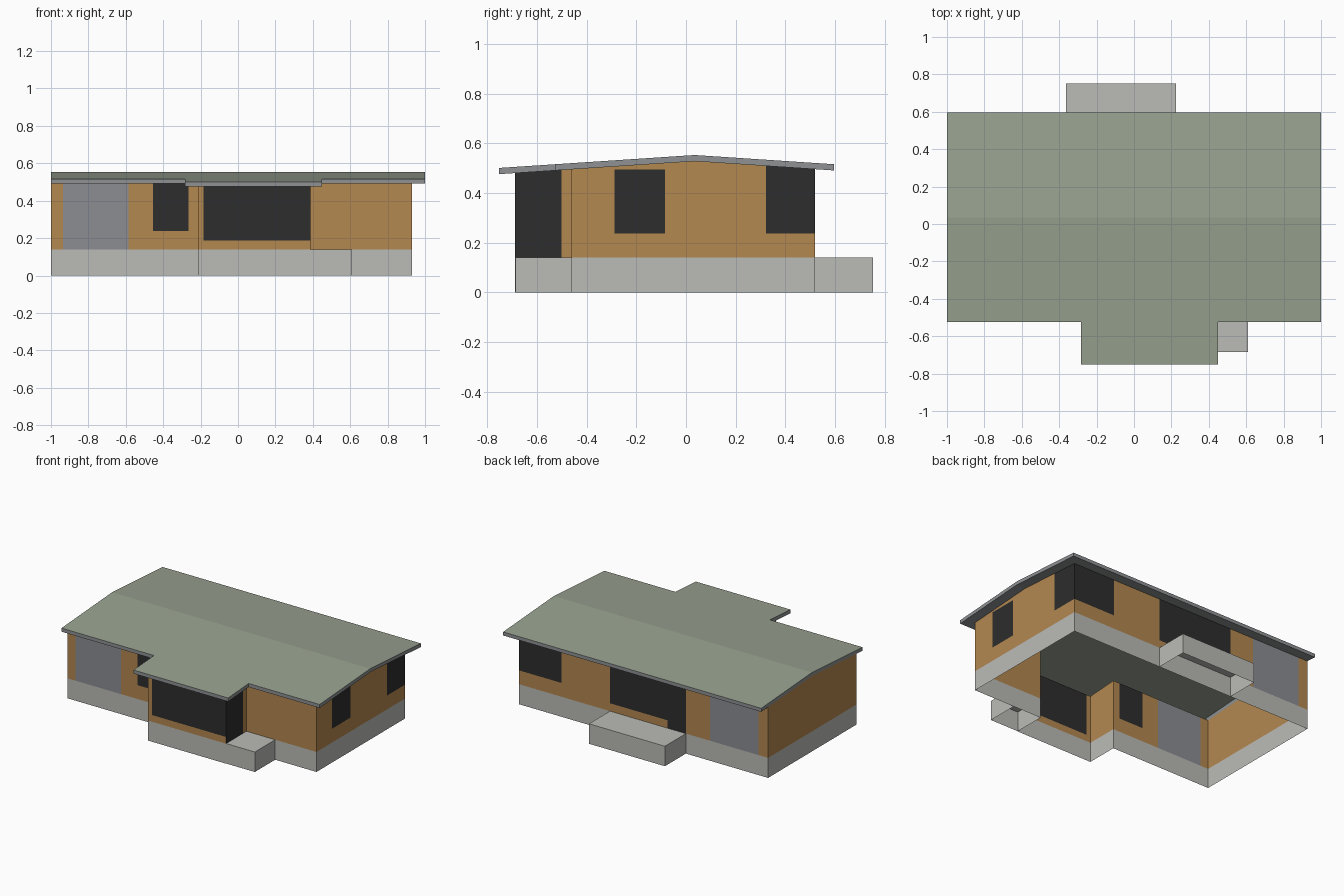
import bpy
import bmesh

if "Cube" in bpy.data.objects:
    bpy.data.objects.remove(bpy.data.objects["Cube"])


# ---------- colours ----------
def material(name, r, g, b):
    def lin(c):
        c /= 255
        return c / 12.92 if c < 0.04045 else ((c + 0.055) / 1.055) ** 2.4
    m = bpy.data.materials.new(name)
    m.diffuse_color = (lin(r), lin(g), lin(b), 1)
    m.use_nodes = True
    m.node_tree.nodes["Principled BSDF"].inputs["Base Color"].default_value = m.diffuse_color
    return m


timber = material("timber_brown", 180, 136, 80)
concrete = material("concrete_grey", 187, 187, 183)
glass = material("dark_glass", 45, 45, 45)
shutter = material("shutter_grey", 140, 141, 146)
green = material("roof_green", 152, 162, 144)
trim = material("trim_grey", 142, 145, 147)


def build(name, faces, mats):
    """faces: list of (points, material index)"""
    bm = bmesh.new()
    for pts, mi in faces:
        bm.faces.new([bm.verts.new(p) for p in pts]).material_index = mi
    bmesh.ops.remove_doubles(bm, verts=bm.verts, dist=1e-5)
    me = bpy.data.meshes.new(name)
    bm.to_mesh(me)
    bm.free()
    for m in mats:
        me.materials.append(m)
    ob = bpy.data.objects.new(name, me)
    bpy.context.collection.objects.link(ob)


# ---------- main dimensions ----------
RIDGE, PLINTH, THICK = 0.035, 0.14, 0.025
LEFT, RIGHT, FRONT, BACK = -1.0, 0.93, -0.46, 0.52
BAY_L, BAY_R, BAY_F = -0.215, 0.388, -0.687


def roof_z(y):
    return 0.553 - 0.066 * abs(y - RIDGE)


def soffit_z(y):
    return roof_z(y) - THICK


# ---------- walls: sheets split at the plinth, windows and doors ----------
def wall(name, p0, p1, panels=()):
    """panels: (start, end, bottom, top, material index) along the wall's axis"""
    ax = 0 if abs(p1[0] - p0[0]) > 1e-6 else 1
    lo, hi = sorted((p0[ax], p1[ax]))
    cuts = {lo, hi} | {v for p in panels for v in p[:2]}
    if ax == 1 and lo < RIDGE < hi:
        cuts.add(RIDGE)
    cuts = sorted(cuts)
    rows = sorted({0, PLINTH} | {v for p in panels for v in p[2:4]})
    flip = p1[ax] < p0[ax]
    faces = []

    def at(u, z):
        return (u, p0[1], z) if ax == 0 else (p0[0], u, z)

    def top(u):
        return soffit_z(at(u, 0)[1])

    for a, b in zip(cuts, cuts[1:]):
        limit = min(top(a), top(b)) - 0.001
        zs = [z for z in rows if z < limit] + [None]
        for z0, z1 in zip(zs, zs[1:]):
            za, zb = (top(a), top(b)) if z1 is None else (z1, z1)
            mid = ((a + b) / 2, z0 + 0.001)
            mi = 1 if mid[1] < PLINTH else 0
            for s, e, bot, tp, pm in panels:
                if s < mid[0] < e and bot < mid[1] < tp:
                    mi = pm
            q = [at(a, z0), at(b, z0), at(b, zb), at(a, za)]
            faces.append((q[::-1] if flip else q, mi))
    build(name, faces, [timber, concrete, glass, shutter])


wall("front_wall_left", (LEFT, FRONT), (BAY_L, FRONT),
     [(-0.935, -0.585, PLINTH, 0.6, 3), (-0.455, -0.265, 0.237, 0.6, 2)])
wall("bay_left_wall", (BAY_L, FRONT), (BAY_L, BAY_F))
wall("bay_front_wall", (BAY_L, BAY_F), (BAY_R, BAY_F), [(-0.185, BAY_R, 0.187, 0.6, 2)])
wall("bay_right_wall", (BAY_R, BAY_F), (BAY_R, FRONT), [(BAY_F, -0.5, PLINTH, 0.6, 2)])
wall("front_wall_right", (BAY_R, FRONT), (RIGHT, FRONT))
wall("right_wall", (RIGHT, FRONT), (RIGHT, BACK),
     [(-0.287, -0.085, 0.237, 0.495, 2), (0.322, BACK, 0.237, 0.495, 2)])
wall("back_wall", (RIGHT, BACK), (LEFT, BACK),
     [(0.6, RIGHT, 0.237, 0.6, 2), (-0.22, 0.225, 0.195, 0.6, 2),
      (-0.365, -0.22, PLINTH, 0.6, 2), (-0.925, -0.55, PLINTH, 0.6, 3)])
wall("left_wall", (LEFT, BACK), (LEFT, FRONT))


# ---------- roof: green slopes, grey fascia and soffit ----------
xs = [-1, -0.283, BAY_L, BAY_R, 0.45, RIGHT, 1]
ys = [-0.752, BAY_F, -0.525, FRONT, RIDGE, BACK, 0.595]


def covered(x, y):
    return -1 < x < 1 and -0.525 < y < 0.595 or -0.283 < x < 0.45 and -0.752 < y < 0


def indoors(x, y):
    return LEFT < x < RIGHT and FRONT < y < BACK or BAY_L < x < BAY_R and BAY_F < y < 0


roof = []
for x0, x1 in zip(xs, xs[1:]):
    for y0, y1 in zip(ys, ys[1:]):
        cx, cy = (x0 + x1) / 2, (y0 + y1) / 2
        if not covered(cx, cy):
            continue
        ring = [(x0, y0), (x1, y0), (x1, y1), (x0, y1)]
        roof.append(([(x, y, roof_z(y)) for x, y in ring], 0))
        if not indoors(cx, cy):
            roof.append(([(x, y, soffit_z(y)) for x, y in ring[::-1]], 1))
        for i, (a, b) in enumerate(zip(ring, ring[1:] + ring[:1])):
            mx, my = (a[0] + b[0]) / 2, (a[1] + b[1]) / 2
            dx, dy = [(0, -1), (1, 0), (0, 1), (-1, 0)][i]
            if not covered(mx + dx * 0.01, my + dy * 0.01):
                roof.append(([(*a, soffit_z(a[1])), (*b, soffit_z(b[1])),
                              (*b, roof_z(b[1])), (*a, roof_z(a[1]))], 1))
build("roof", roof, [green, trim])


# ---------- porch steps: blocks open below and against the house ----------
def step(name, x0, x1, y0, y1, sides):
    ring = [(x0, y0), (x1, y0), (x1, y1), (x0, y1)]
    faces = [([(*p, PLINTH) for p in ring], 0)]
    for i in sides:
        a, b = ring[i], ring[(i + 1) % 4]
        faces.append(([(*a, 0), (*b, 0), (*b, PLINTH), (*a, PLINTH)], 0))
    build(name, faces, [concrete])


step("front_step", BAY_R, 0.61, -0.685, FRONT, (0, 1))
step("back_step", -0.363, 0.225, BACK, 0.752, (1, 2, 3))
